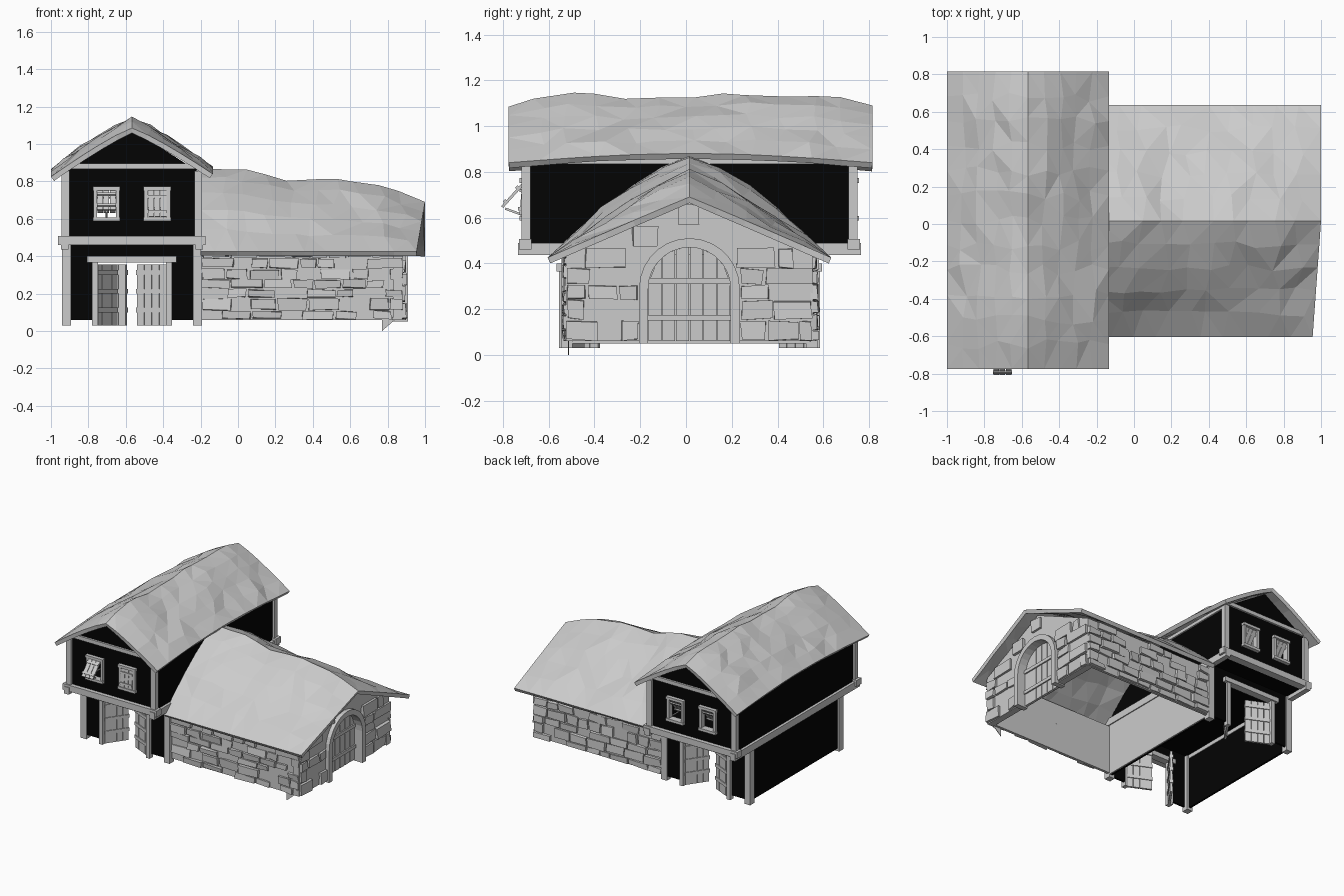
import bpy, bmesh, math, random
from mathutils import Matrix, Vector

random.seed(4)
cube = bpy.data.objects.get("Cube")
if cube:
    bpy.data.objects.remove(cube, do_unlink=True)


def material(name, value):
    mat = bpy.data.materials.new(name)
    mat.use_nodes = True
    colour = (value, value, value, 1)
    mat.diffuse_color = colour
    mat.node_tree.nodes["Principled BSDF"].inputs["Base Color"].default_value = colour
    return mat


GREY = material("light grey", 0.6)
BLACK = material("black boards", 0.001)


def finish(name, mat, bm, m=Matrix()):
    mesh = bpy.data.meshes.new(name)
    bm.transform(m)
    bm.to_mesh(mesh)
    bm.free()
    mesh.materials.append(mat)
    obj = bpy.data.objects.new(name, mesh)
    bpy.context.collection.objects.link(obj)
    return obj


def add_box(bm, x0, x1, y0, y1, z0, z1, wobble=0):
    centre = Vector((x0 + x1, y0 + y1, z0 + z1)) / 2
    size = Matrix.Diagonal((x1 - x0, y1 - y0, z1 - z0, 1))
    made = bmesh.ops.create_cube(bm, size=1, matrix=Matrix.Translation(centre) @ size)
    for v in made["verts"]:
        v.co += Vector([random.uniform(-wobble, wobble) for _ in range(3)])


def boxes(name, mat, spans, m=Matrix()):
    bm = bmesh.new()
    for span in spans:
        add_box(bm, *span)
    return finish(name, mat, bm, m)


def prism(name, mat, outlines, y0, y1, m=Matrix()):
    """Extrude (x, z) outlines from y0 to y1."""
    bm = bmesh.new()
    for outline in outlines:
        face = bm.faces.new([bm.verts.new((x, y0, z)) for x, z in outline])
        grown = bmesh.ops.extrude_face_region(bm, geom=[face], use_keep_orig=True)
        for v in grown["geom"]:
            if isinstance(v, bmesh.types.BMVert):
                v.co.y = y1
    bmesh.ops.recalc_face_normals(bm, faces=bm.faces)
    return finish(name, mat, bm, m)


def turn(degrees, axis="Z"):
    return Matrix.Rotation(math.radians(degrees), 4, axis)


def move(x, y, z=0):
    return Matrix.Translation((x, y, z))


# ---------- sagging faceted roofs ----------
def roof(name, stations, half, centre, along_y, skew=0):
    """Each station is position, ridge height, two eave heights and roundness."""
    columns = [k / 5 for k in range(-5, 6)]
    bm = bmesh.new()
    rows = []
    for i, (pos, ridge, eave_a, eave_b, power) in enumerate(stations):
        row = []
        for t in columns:
            z = ridge + ((eave_a if t < 0 else eave_b) - ridge) * abs(t) ** power
            u, p = centre + half * t, pos
            if 0 < i < len(stations) - 1 and abs(t) < 1:
                z += random.uniform(-0.008, 0.008)
                p += random.uniform(-0.03, 0.03)
                u += random.uniform(-0.02, 0.02) if t else 0
            elif i:
                p -= skew * max(0, -t)
            row.append(bm.verts.new((u, p, z) if along_y else (p, u, z)))
        rows.append(row)
    for a, b in zip(rows, rows[1:]):
        for j in range(len(a) - 1):
            bm.faces.new((a[j], a[j + 1], b[j + 1], b[j]))
    bmesh.ops.triangulate(bm, faces=bm.faces)
    bm.normal_update()
    if sum(f.normal.z for f in bm.faces) < 0:
        bmesh.ops.reverse_faces(bm, faces=bm.faces)
    obj = finish(name, GREY, bm)
    solid = obj.modifiers.new("thickness", "SOLIDIFY")
    solid.thickness, solid.offset = 0.028, -1


CX, CY = -0.5675, 0.015
barn_ridge = [1.085, 1.125, 1.14, 1.135, 1.12, 1.12, 1.12, 1.135, 1.143, 1.13, 1.135, 1.12, 1.09]
stations = []
for i, z in enumerate(barn_ridge):
    k = i / (len(barn_ridge) - 1)
    lift = 0.04 * math.sin(math.pi * k)
    stations.append((-0.775 + 1.59 * k, z, 0.825 + lift, 0.84 + lift, 1.17))
roof("barn_roof", stations, 0.4325, CX, True)

wing_ridge = [0.87, 0.87, 0.86, 0.83, 0.81, 0.805, 0.81, 0.795, 0.775, 0.74, 0.69]
last = len(wing_ridge) - 1
stations = [(-0.2 + 1.2 * i / last, z, 0.425, 0.425, 1.35 - 0.33 * i / last)
            for i, z in enumerate(wing_ridge)]
roof("wing_roof", stations, 0.62, CY, False, 0.045)


# ---------- timber barn, one end and one long side per half turn ----------
def wall_with_holes(x, z0, z1, holes, hole_z0, hole_z1, y0, y1):
    spans = [(-x, x, y0, y1, hole_z1, z1)]
    if hole_z0 > z0:
        spans.append((-x, x, y0, y1, z0, hole_z0))
    edges = [-x] + [e for hole in holes for e in hole] + [x]
    return spans + [(a, b, y0, y1, hole_z0, hole_z1) for a, b in zip(edges[::2], edges[1::2])]


WIN, HALF, DOOR = 0.136, 0.053, 0.19
for side, angle, tilts in (("front", 0, (-42, -5)), ("back", 180, (35, 35))):
    m = move(CX, CY) @ turn(angle)
    holes = [(c - HALF, c + HALF) for c in (-WIN, WIN)]
    boxes(side + "_upper_wall", BLACK,
          wall_with_holes(0.36, 0.48, 0.87, holes, 0.605, 0.755, -0.715, -0.7), m)
    prism(side + "_gable_boards", BLACK, [[(-0.33, 0.868), (0.33, 0.868), (0, 1.08)]],
          -0.715, -0.7, m)
    boxes(side + "_lower_wall", BLACK,
          wall_with_holes(0.35, 0.06, 0.47, [(-DOOR, DOOR)], 0.06, 0.37, -0.55, -0.535), m)
    boxes(side + "_side_walls", BLACK, [(-0.36, -0.345, -0.7, 0.7, 0.48, 0.85),
                                        (-0.36, -0.345, -0.54, 0.54, 0.05, 0.47)], m)
    boxes(side + "_posts", GREY,
          [(s * 0.355 - 0.021, s * 0.355 + 0.021, -0.735, -0.695, 0.48, 0.855) for s in (-1, 1)] +
          [(s * 0.35 - 0.024, s * 0.35 + 0.024, -0.56, -0.51, 0.03, 0.46) for s in (-1, 1)], m)
    boxes(side + "_beams", GREY, [(-0.335, 0.335, -0.73, -0.695, 0.866, 0.895),
                                  (-0.395, 0.395, -0.745, -0.69, 0.46, 0.507),
                                  (-0.38, -0.34, -0.75, 0.75, 0.437, 0.49),
                                  (-0.372, -0.345, -0.72, 0.72, 0.835, 0.86)], m)
    # window frames with planked shutters
    for c, tilt in zip((-WIN, WIN), tilts):
        boxes(side + "_window_frame", GREY,
              [(c + s * 0.06 - 0.01, c + s * 0.06 + 0.01, -0.735, -0.69, 0.59, 0.765) for s in (-1, 1)] +
              [(c - 0.073, c + 0.073, -0.742, -0.69, z, z + 0.02) for z in (0.587, 0.752)], m)
        boxes(side + "_window_shutter", GREY,
              [(x - 0.015, x + 0.015, -0.006, 0.006, -0.14, 0) for x in (-0.033, 0, 0.033)] +
              [(-0.05, 0.05, -0.014, -0.004, z, z + 0.015) for z in (-0.12, -0.04)],
              m @ move(c, -0.725, 0.75) @ turn(tilt, "X"))
        if tilt < -20:
            boxes(side + "_shutter_prop", GREY, [(-0.006, 0.006, -0.085, 0, -0.005, 0.005)],
                  m @ move(c, -0.725, 0.61) @ turn(-20, "X"))
    # door frame and two leaves standing open inwards
    boxes(side + "_door_frame", GREY,
          [(s * 0.198 - 0.016, s * 0.198 + 0.016, -0.57, -0.53, 0.03, 0.37) for s in (-1, 1)] +
          [(-0.24, 0.24, -0.58, -0.525, 0.365, 0.4)], m)
    for hinge, swing in ((-DOOR, 55), (DOOR, 155)):
        boxes(side + "_door_leaf", GREY,
              [(0.045 * k, 0.045 * k + 0.042, -0.008, 0.008, 0.03, 0.355) for k in range(4)] +
              [(0, 0.18, -0.014, 0.014, z, z + 0.025) for z in (0.1, 0.2, 0.3)],
              m @ move(hinge, -0.54) @ turn(swing))

boxes("upper_floor", BLACK, [(-0.35, 0.35, -0.7, 0.7, 0.465, 0.485)], move(CX, CY))
boxes("partition_wall", GREY, [(-0.205, -0.195, -0.5, 0.53, 0.05, 0.47)])

# ---------- stone wing ----------
R, SPRING, BASE, TOP = 0.18, 0.29, 0.06, 0.43
front_m = move(0, -0.515)
back_m = move(0, 0.555) @ turn(180)
gable_m = move(0.88, CY) @ turn(90)


def arch(radius, base=BASE):
    steps = [math.pi * k / 14 for k in range(15)]
    curve = [(-radius * math.cos(a), SPRING + radius * math.sin(a)) for a in steps]
    return [(-radius, base)] + curve + [(radius, base)]


def front_spans(z0, z1):
    return [(-0.195, 0.885)]


def back_spans(z0, z1):
    return [(-0.885, 0.195)]


def gable_spans(z0, z1):
    reach = 0.54 * min(1, max(0, (0.68 - z1) / (0.68 - TOP)))
    rise = max(0, z0 - SPRING)
    outer = R + 0.04
    gap = math.sqrt(outer ** 2 - rise ** 2) if rise < outer else 0
    return [(-reach, -gap), (gap, reach)] if gap else [(-reach, reach)]


def stones(name, spans, top, course, m):
    bm = bmesh.new()
    z = BASE
    while z < top - 0.03:
        high = min(z + course * random.uniform(0.75, 1.25), top)
        for lo, hi in spans(z, high):
            u = lo
            while u < hi - 0.02:
                end = u + random.uniform(0.08, 0.18)
                end = hi if hi - end < 0.05 else end
                if random.random() < 0.75:
                    add_box(bm, u + 0.006, end - 0.006, -random.uniform(0.01, 0.024), 0.015,
                            z + 0.005, high - 0.004, 0.006)
                u = end
        z = high
    finish(name, GREY, bm, m)


boxes("wing_front_wall", GREY, [(-0.195, 0.88, 0, 0.02, BASE, TOP)], front_m)
boxes("wing_back_wall", GREY, [(-0.88, 0.195, 0, 0.02, BASE, TOP)], back_m)
stones("wing_front_stones", front_spans, TOP, 0.06, front_m)
stones("wing_back_stones", back_spans, TOP, 0.06, back_m)
stones("wing_gable_stones", gable_spans, 0.66, 0.08, gable_m)
prism("wing_stone_chip", GREY, [[(0.77, BASE), (0.84, BASE), (0.77, 0)]], 0, 0.004, front_m)

# gable wall with a recessed arched doorway
prism("wing_gable_wall", GREY,
      [[(-0.54, BASE), (-0.54, TOP), (0, 0.69), (0.54, TOP), (0.54, BASE)] + arch(R)[::-1]],
      0, 0.05, gable_m)
prism("arch_frame", GREY, [arch(R + 0.04, 0.05) + arch(R, 0.05)[::-1]], -0.03, 0.06, gable_m)


def arch_height(x):
    return SPRING + math.sqrt(max(0, R * R - x * x))


planks = []
for k in range(6):
    a = -R + k * R / 3 + 0.002
    b = a + R / 3 - 0.004
    mid = (a + b) / 2
    planks.append([(a, BASE)] + [(x, arch_height(x)) for x in (a, mid, b)] + [(b, BASE)])
prism("arched_door_planks", GREY, planks, 0.035, 0.055, gable_m)
boxes("arched_door_battens", GREY,
      [(-R, R, 0.025, 0.04, z, z + 0.025) for z in (0.15, 0.31)], gable_m)
